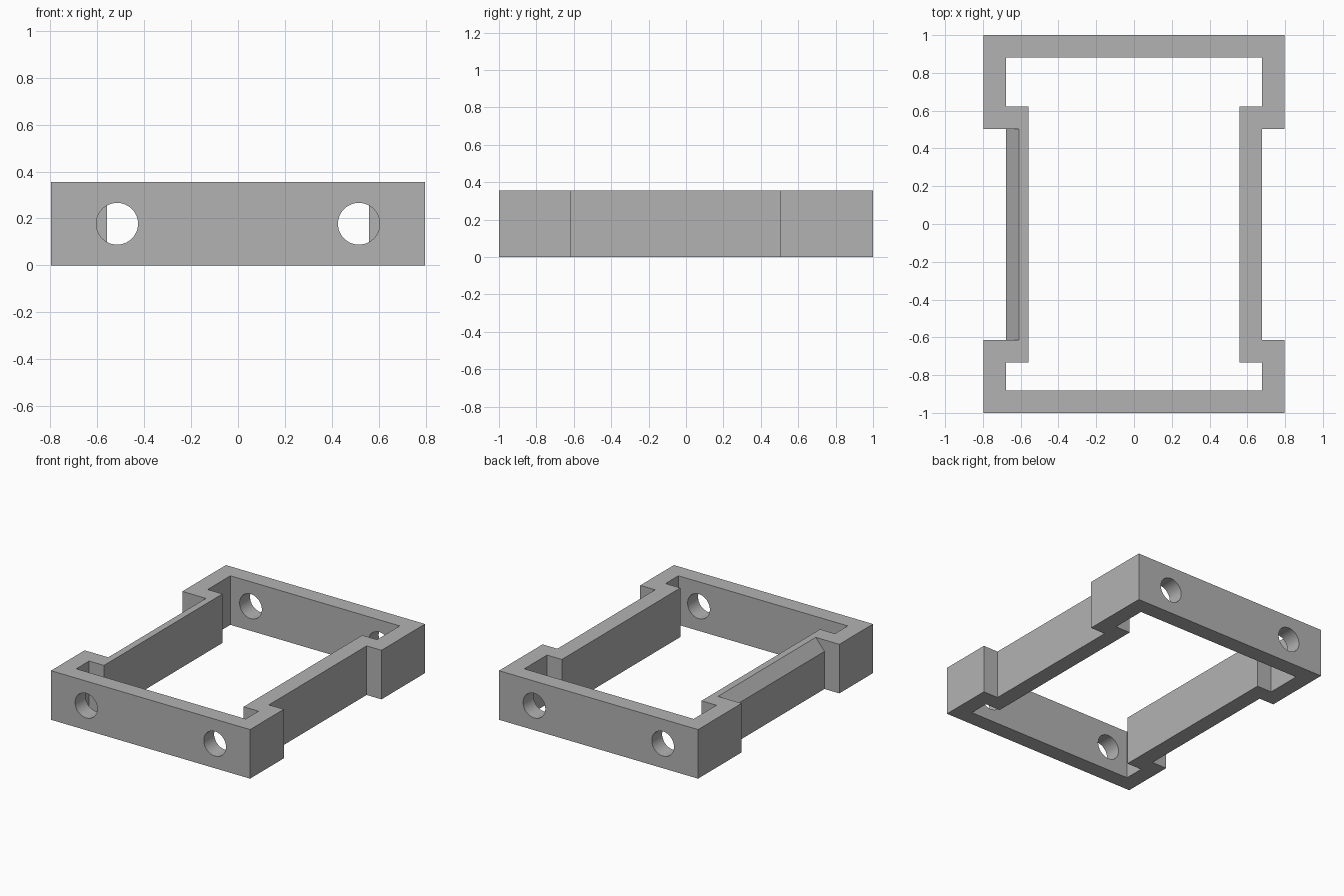
import bpy, bmesh, math
from mathutils import Matrix

if "Cube" in bpy.data.objects:
    bpy.data.objects.remove(bpy.data.objects["Cube"], do_unlink=True)

HEIGHT = 0.355
WALL = 0.119
HALF_X = 0.797
MID_X = HALF_X - WALL          # outer face of the recessed side walls
IN_X = MID_X - WALL            # inner face of the recessed side walls
FRONT_Y, BACK_Y = -0.615, 0.502  # ends of the side recess

grey = bpy.data.materials.new("grey_plastic")
grey.use_nodes = True
colour = (0.45, 0.45, 0.45, 1)
grey.diffuse_color = colour
grey.node_tree.nodes["Principled BSDF"].inputs["Base Color"].default_value = colour


def make_object(name, bm):
    bmesh.ops.recalc_face_normals(bm, faces=bm.faces)
    mesh = bpy.data.meshes.new(name)
    bm.to_mesh(mesh)
    bm.free()
    mesh.materials.append(grey)
    obj = bpy.data.objects.new(name, mesh)
    bpy.context.collection.objects.link(obj)
    return obj


def full_loop(side):
    """Close a right-hand profile by mirroring it across x."""
    return side + [(-x, y) for x, y in reversed(side)]


def cut(target, cutter):
    cutter.hide_render = True
    mod = target.modifiers.new("cut", "BOOLEAN")
    mod.operation = "DIFFERENCE"
    mod.solver = "EXACT"
    mod.object = cutter
    bpy.context.view_layer.objects.active = target
    bpy.ops.object.modifier_apply(modifier=mod.name)
    bpy.data.objects.remove(cutter, do_unlink=True)


# Frame: outer and inner outlines of one constant-thickness wall
outer = full_loop([(HALF_X, -1), (HALF_X, FRONT_Y), (MID_X, FRONT_Y),
                   (MID_X, BACK_Y), (HALF_X, BACK_Y), (HALF_X, 1)])
inner = full_loop([(MID_X, WALL - 1), (MID_X, FRONT_Y - WALL), (IN_X, FRONT_Y - WALL),
                   (IN_X, BACK_Y + WALL), (MID_X, BACK_Y + WALL), (MID_X, 1 - WALL)])
bm = bmesh.new()
rings = [[bm.verts.new((x, y, z)) for x, y in loop]
         for loop, z in ((outer, 0), (outer, HEIGHT), (inner, HEIGHT), (inner, 0))]
for r in range(4):
    a, b = rings[r], rings[(r + 1) % 4]
    for i in range(len(a)):
        j = (i + 1) % len(a)
        bm.faces.new((a[i], a[j], b[j], b[i]))
frame = make_object("bracket_frame", bm)

# Round holes through the front and back walls
for x in (-0.515, 0.515):
    for y in (-0.94, 0.94):
        bm = bmesh.new()
        bmesh.ops.create_cone(
            bm, cap_ends=True, segments=48, radius1=0.089, radius2=0.089, depth=0.2,
            matrix=Matrix.Translation((x, y, HEIGHT / 2)) @ Matrix.Rotation(math.pi / 2, 4, "X"))
        cut(frame, make_object("hole_cutter", bm))

# Bevelled upper outside edge of the right side wall
inset, drop = 0.07, 0.083
bm = bmesh.new()
section = [(-MID_X + inset * 2, HEIGHT + drop), (-MID_X - inset, HEIGHT + drop),
           (-MID_X - inset, HEIGHT - drop * 2)]
ends = [[bm.verts.new((x, y, z)) for x, z in section] for y in (FRONT_Y, BACK_Y)]
for end in ends:
    bm.faces.new(end)
for i in range(3):
    j = (i + 1) % 3
    bm.faces.new((ends[0][i], ends[0][j], ends[1][j], ends[1][i]))
cut(frame, make_object("bevel_cutter", bm))

# Smooth only the hole walls
bpy.ops.object.select_all(action="DESELECT")
frame.select_set(True)
bpy.context.view_layer.objects.active = frame
bpy.ops.object.shade_smooth_by_angle(angle=math.radians(30))
